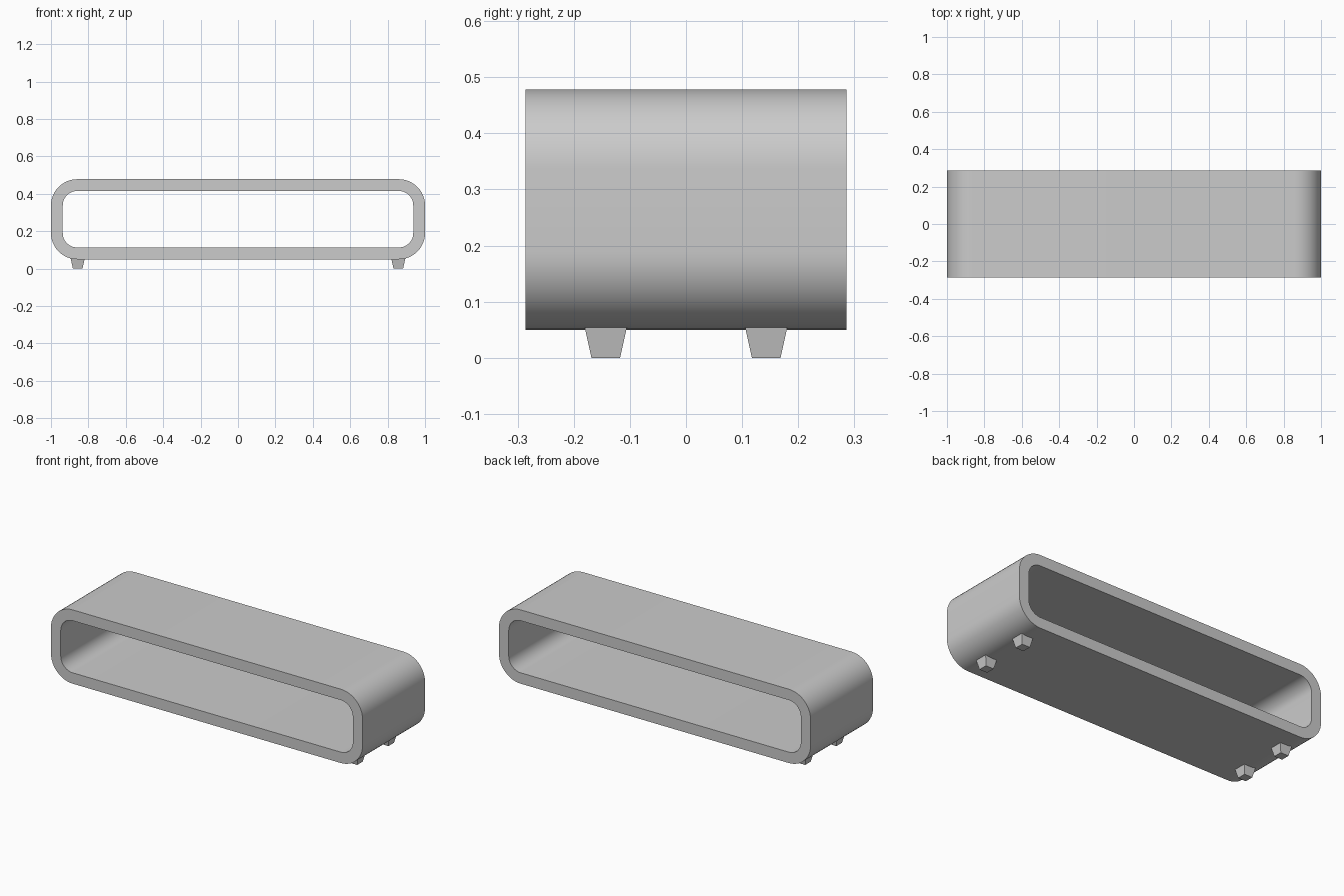
import bpy, bmesh, math

if "Cube" in bpy.data.objects:
    bpy.data.objects.remove(bpy.data.objects["Cube"])

DEPTH = 0.286   # half depth in y
MID_Z = 0.264   # centre height of the shell
SEGS = 12       # segments per rounded corner


def finish(bm, name):
    bmesh.ops.recalc_face_normals(bm, faces=bm.faces[:])
    mesh = bpy.data.meshes.new(name)
    bm.to_mesh(mesh)
    bm.free()
    obj = bpy.data.objects.new(name, mesh)
    bpy.context.collection.objects.link(obj)
    return obj


def rounded_rect(half_x, half_z, r):
    pts = []
    for i, (sx, sz) in enumerate([(1, 1), (-1, 1), (-1, -1), (1, -1)]):
        for k in range(SEGS + 1):
            a = math.pi / 2 * (i + k / SEGS)
            pts.append((sx * (half_x - r) + r * math.cos(a),
                        MID_Z + sz * (half_z - r) + r * math.sin(a)))
    return pts


# Open rounded shell: outer and inner outlines joined front and back
bm = bmesh.new()
outer = rounded_rect(1.0, 0.214, 0.14)
inner = rounded_rect(0.937, 0.151, 0.077)
rings = [[bm.verts.new((x, y, z)) for x, z in outline]
         for outline, y in [(outer, -DEPTH), (outer, DEPTH), (inner, DEPTH), (inner, -DEPTH)]]
n = len(outer)
for r in range(4):
    a, b = rings[r], rings[(r + 1) % 4]
    for i in range(n):
        j = (i + 1) % n
        bm.faces.new((a[i], a[j], b[j], b[i]))
shell = finish(bm, "cabinet_shell")
bpy.context.view_layer.objects.active = shell
shell.select_set(True)
bpy.ops.object.shade_smooth_by_angle(angle=math.radians(35))
shell.select_set(False)


# Four square feet, tapered towards the floor
def foot(name, x, y):
    bm = bmesh.new()
    bmesh.ops.create_cone(bm, cap_ends=True, segments=4,
                          radius1=0.0255 * math.sqrt(2), radius2=0.0375 * math.sqrt(2),
                          depth=0.054)
    for v in bm.verts:   # turn the sides to face x and y
        px, py = v.co.x, v.co.y
        if min(abs(px), abs(py)) < 1e-5:
            c = math.sqrt(0.5)
            v.co.x, v.co.y = c * (px - py), c * (px + py)
    obj = finish(bm, name)
    obj.location = (x, y, 0.027)


for side, x in (("left", -0.857), ("right", 0.857)):
    for end, y in (("front", -0.143), ("back", 0.143)):
        foot(f"{end}_{side}_foot", x, y)
